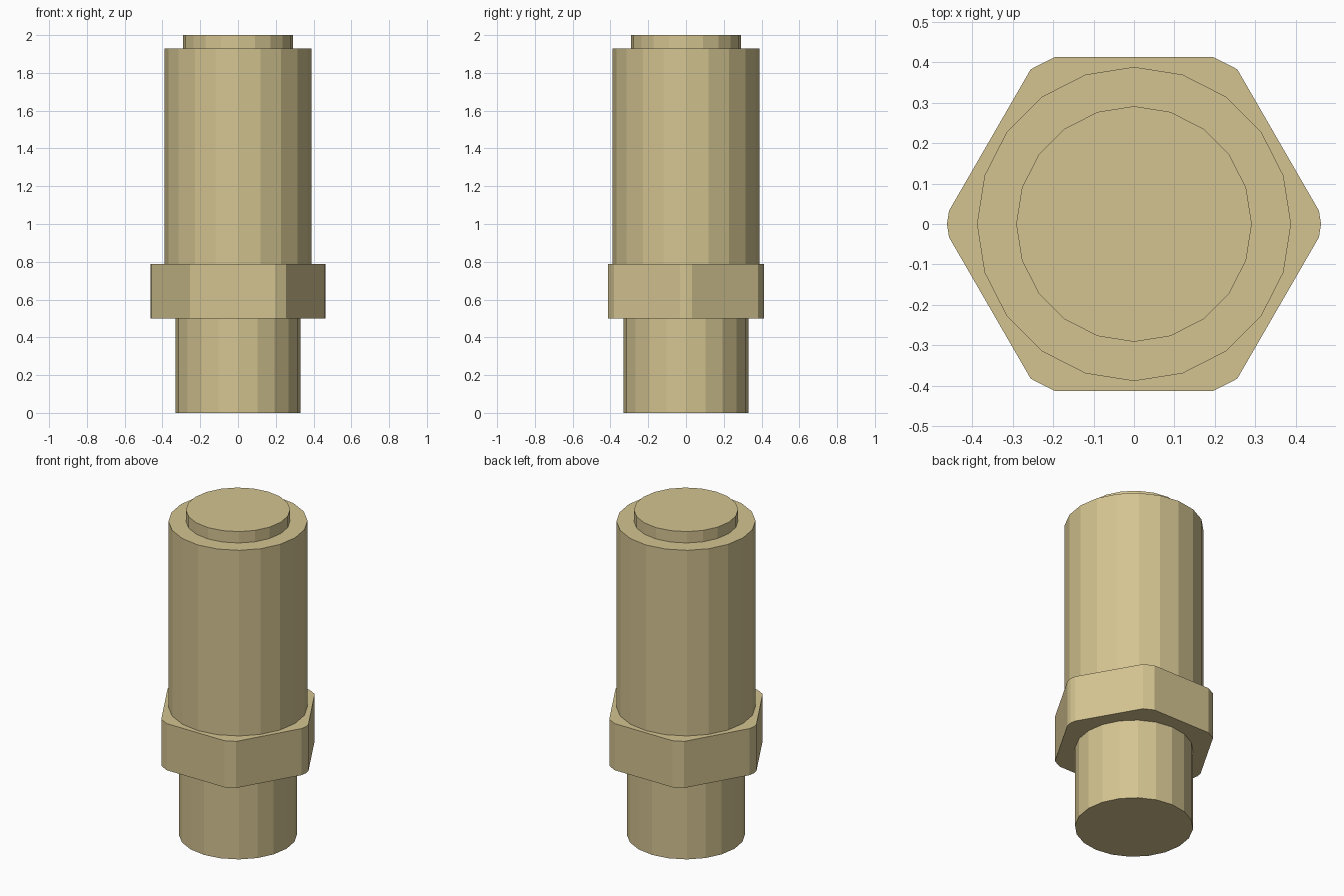
import bpy
import bmesh
from math import radians
from mathutils import Matrix, Vector

default_cube = bpy.data.objects.get("Cube")
if default_cube:
    bpy.data.objects.remove(default_cube, do_unlink=True)

SIDES = 20

# Single metal colour
metal = bpy.data.materials.new("brass_tan")
colour = (0.658, 0.552, 0.284, 1.0)
metal.diffuse_color = colour
metal.use_nodes = True
metal.node_tree.nodes["Principled BSDF"].inputs["Base Color"].default_value = colour


def add_cylinder(name, radius, bottom, top, apothem=None):
    """Faceted cylinder; an apothem trims it with six wrench flats."""
    bm = bmesh.new()
    middle = Matrix.Translation((0, 0, (bottom + top) / 2))
    # Turn so that a corner lies on each axis
    turn = Matrix.Rotation(0, 4, "Z")
    bmesh.ops.create_cone(bm, cap_ends=True, segments=SIDES, radius1=radius,
                          radius2=radius, depth=top - bottom, matrix=middle @ turn)
    if apothem:
        for i in range(6):
            normal = Matrix.Rotation(radians(30 + 60 * i), 3, "Z") @ Vector((1, 0, 0))
            cut = bmesh.ops.bisect_plane(
                bm, geom=bm.verts[:] + bm.edges[:] + bm.faces[:],
                plane_co=normal * apothem, plane_no=normal, clear_outer=True)
            rim = [e for e in cut["geom_cut"] if isinstance(e, bmesh.types.BMEdge)]
            bmesh.ops.edgeloop_fill(bm, edges=rim)
    bmesh.ops.recalc_face_normals(bm, faces=bm.faces[:])
    mesh = bpy.data.meshes.new(name)
    bm.to_mesh(mesh)
    bm.free()
    mesh.materials.append(metal)
    obj = bpy.data.objects.new(name, mesh)
    bpy.context.collection.objects.link(obj)
    return obj


# Stacked parts, bottom to top
add_cylinder("lower_stem", 0.33, 0.0, 0.5)
add_cylinder("hex_collar", 0.462, 0.5, 0.787, apothem=0.412)
add_cylinder("main_barrel", 0.388, 0.787, 1.93)
add_cylinder("top_cap", 0.291, 1.93, 2.0)
